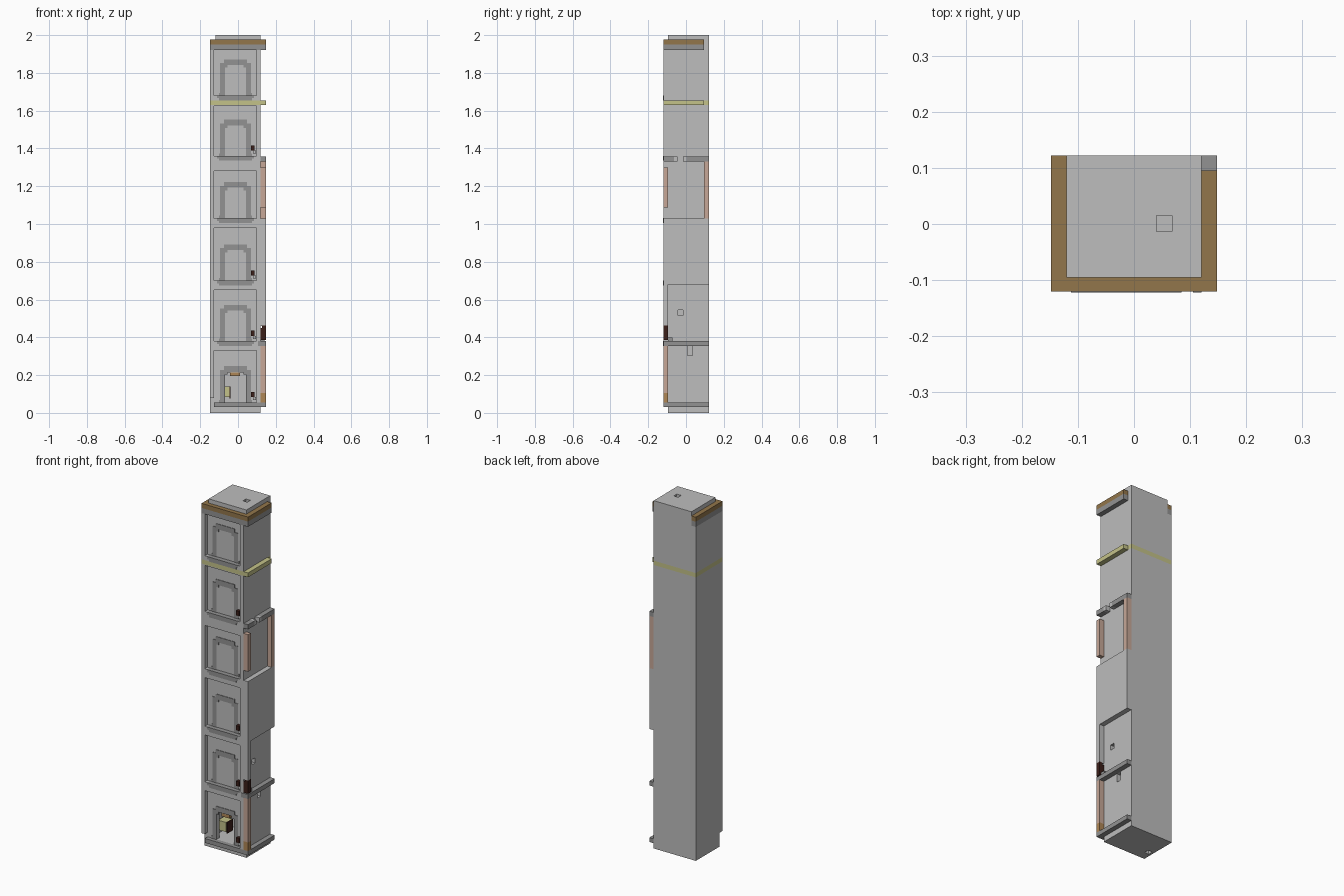
import bpy, bmesh

cube = bpy.data.objects.get("Cube")
if cube:
    bpy.data.objects.remove(cube, do_unlink=True)


def material(name, r, g, b):
    m = bpy.data.materials.new(name)
    m.diffuse_color = (r, g, b, 1)
    m.use_nodes = True
    m.node_tree.nodes["Principled BSDF"].inputs["Base Color"].default_value = (r, g, b, 1)
    return m


STONE = material("light stone", .51, .51, .51)
TRIM = material("grey trim", .29, .29, .29)
BROWN = material("brown cornice", .29, .18, .07)
YELLOW = material("pale yellow", .55, .54, .25)
PINK = material("pink column", .57, .39, .31)
DARK = material("dark brown", .045, .014, .01)
OCHRE = material("ochre wood", .43, .24, .09)


def finish(name, bm, mat):
    bmesh.ops.recalc_face_normals(bm, faces=bm.faces)
    mesh = bpy.data.meshes.new(name)
    bm.to_mesh(mesh)
    bm.free()
    if mat:
        mesh.materials.append(mat)
    ob = bpy.data.objects.new(name, mesh)
    bpy.context.collection.objects.link(ob)
    return ob


def box(name, x, y, z, mat):
    bm = bmesh.new()
    bmesh.ops.create_cube(bm, size=1)
    for v in bm.verts:
        v.co = [r[0] if c < 0 else r[1] for c, r in zip(v.co, (x, y, z))]
    return finish(name, bm, mat)


def cut(target, *ranges):
    """Carve a box-shaped hollow out of the target."""
    cutter = box("cutter", *ranges, None)
    cutter.hide_render = True
    mod = target.modifiers.new("hollow", "BOOLEAN")
    mod.operation, mod.solver, mod.object = "DIFFERENCE", "EXACT", cutter
    bpy.context.view_layer.objects.active = target
    bpy.ops.object.modifier_apply(modifier=mod.name)
    bpy.data.objects.remove(cutter, do_unlink=True)


# Main planes of the tower
L, R, OUT = -.148, .12, .148
F, WALL, REAR, B = -.12, -.095, .095, .122
FRONT = (F, WALL)
SIDE = (R, OUT)
BAND = (1.63, 1.655)

# Stacked shaft
lower = box("lower_shaft", (L, R), (WALL, B), (0, BAND[0]), STONE)
box("band_core", (L, R), (WALL, B), BAND, YELLOW)
box("upper_shaft", (L, R), (WALL, B), (BAND[1], 1.92), STONE)
top = box("top_block", (-.12, R), (WALL, B), (1.92, 2), STONE)

# Doorway, room and small sockets
cut(lower, (-.07, .042), (-.2, -.068), (.055, .215))
cut(lower, (-.105, .085), (-.07, .08), (.055, .235))
cut(lower, (.093, .2), (-.042, -.015), (.515, .545))
cut(lower, (.093, .2), (.007, .035), (.305, .355))
cut(lower, (-.134, -.107), (-.044, -.016), (-.1, .027))
cut(top, (.04, .068), (-.013, .015), (1.973, 2.1))

# Cornice: trim below, brown above, wrapping three sides
for name, z, mat in (("cornice_trim", (1.92, 1.95), TRIM), ("cornice_cap", (1.95, 1.976), BROWN)):
    box(name + "_front", (L, OUT), FRONT, z, mat)
    box(name + "_right", (L, -.12), (WALL, B), z, mat)
    box(name + "_left", SIDE, (WALL, REAR), z, mat)

# Yellow band around front and left
box("band_front", (L, OUT), FRONT, BAND, YELLOW)
box("band_left", SIDE, (WALL, REAR), BAND, YELLOW)

# Front frame: stiles and rails around recessed panels
panels = [(.055, .33), (.38, .65), (.70, .98), (1.03, 1.28), (1.36, 1.625), (1.68, 1.92)]
PX = (-.127, .098)
for z0, z1 in ((.08, BAND[0]), (BAND[1], 1.92)):
    box("right_stile", (L, PX[0]), FRONT, (z0, z1), STONE)
    box("left_stile", (PX[1], R), FRONT, (.055 if z0 < 1 else z0, z1), STONE)
for (_, a), (b, _) in zip(panels, panels[1:]):
    if a < BAND[0] < b:
        box("rail", PX, FRONT, (a, BAND[0]), STONE)
        a = BAND[1]
    box("rail", PX, FRONT, (a, b), STONE)


# Window arches on the recessed wall
def arch(z):
    half = [(.088, 0), (.088, .014), (.081, .014), (.081, .172), (.06, .172), (.06, .192)]
    inner = [(.042, .162), (.042, .148), (.056, .148), (.056, 0)]
    outline = half + [(-x, h) for x, h in reversed(half)]
    outline += [(-x, h) for x, h in reversed(inner)] + inner
    bm = bmesh.new()
    face = bm.faces.new([bm.verts.new((x - .0135, WALL, z + h)) for x, h in outline])
    new = bmesh.ops.extrude_face_region(bm, geom=[face])["geom"]
    bmesh.ops.translate(bm, vec=(0, -.003, 0), verts=[g for g in new if isinstance(g, bmesh.types.BMVert)])
    finish("window_arch", bm, TRIM)


for i, (z, _) in enumerate(panels):
    arch(z)
    if i:
        box("window_sill", (-.112, .085), (F - .002, WALL), (z - .014, z + .001), TRIM)
        box("sill_underside", (-.1, .073), (F - .002, WALL), (z - .025, z - .014), TRIM)
    if i in (0, 1, 2, 4):
        box("small_fitting", (.068, .088), (-.115, WALL), (z + .028, z + .055), DARK)
        box("fitting_base", (.08, .094), (-.112, WALL), (z + .012, z + .028), STONE)

# Base ledge
box("base_ledge_front", (PX[0], OUT), FRONT, (.03, .055), TRIM)
box("base_ledge_left", SIDE, (WALL, B), (.03, .055), TRIM)

# Room furniture
box("cabinet", (-.095, -.045), (-.045, .01), (.085, .14), YELLOW)
box("cabinet_side", (-.045, -.04), (-.04, .01), (.075, .14), DARK)
box("door_lamp", (-.042, .01), (-.092, -.065), (.195, .22), OCHRE)

# Left side, ground storey: corner column and middle ledge
box("corner_column_foot", SIDE, FRONT, (.055, .105), OCHRE)
box("corner_column", SIDE, FRONT, (.105, .355), PINK)
box("middle_ledge", SIDE, (F, B), (.355, .38), TRIM)
box("ledge_return", (.105, R), (F - .002, WALL), (.355, .38), TRIM)
box("ledge_knob", (R, .14), (WALL, -.072), (.38, .4), TRIM)
box("corner_bracket", SIDE, FRONT, (.385, .45), DARK)
box("corner_bracket_tip", (.128, OUT), FRONT, (.45, .462), DARK)

# Left side, projecting bay with its front corner post
box("corner_post", SIDE, FRONT, (.46, .68), STONE)
box("side_bay", SIDE, (F, B), (.68, 1.03), STONE)

# Left side, balcony columns and broken lintel
box("balcony_front_column", SIDE, FRONT, (1.087, 1.30), PINK)
box("balcony_rear_column", SIDE, (REAR, B), (1.03, 1.33), PINK)
for name, y, mat in (("lintel_front", (F, -.063), TRIM), ("lintel_front_end", (-.063, -.045), STONE),
                     ("lintel_rear_end", (-.016, .003), STONE), ("lintel_rear", (.003, B), TRIM)):
    box(name, SIDE, y, (1.33, 1.357), mat)
